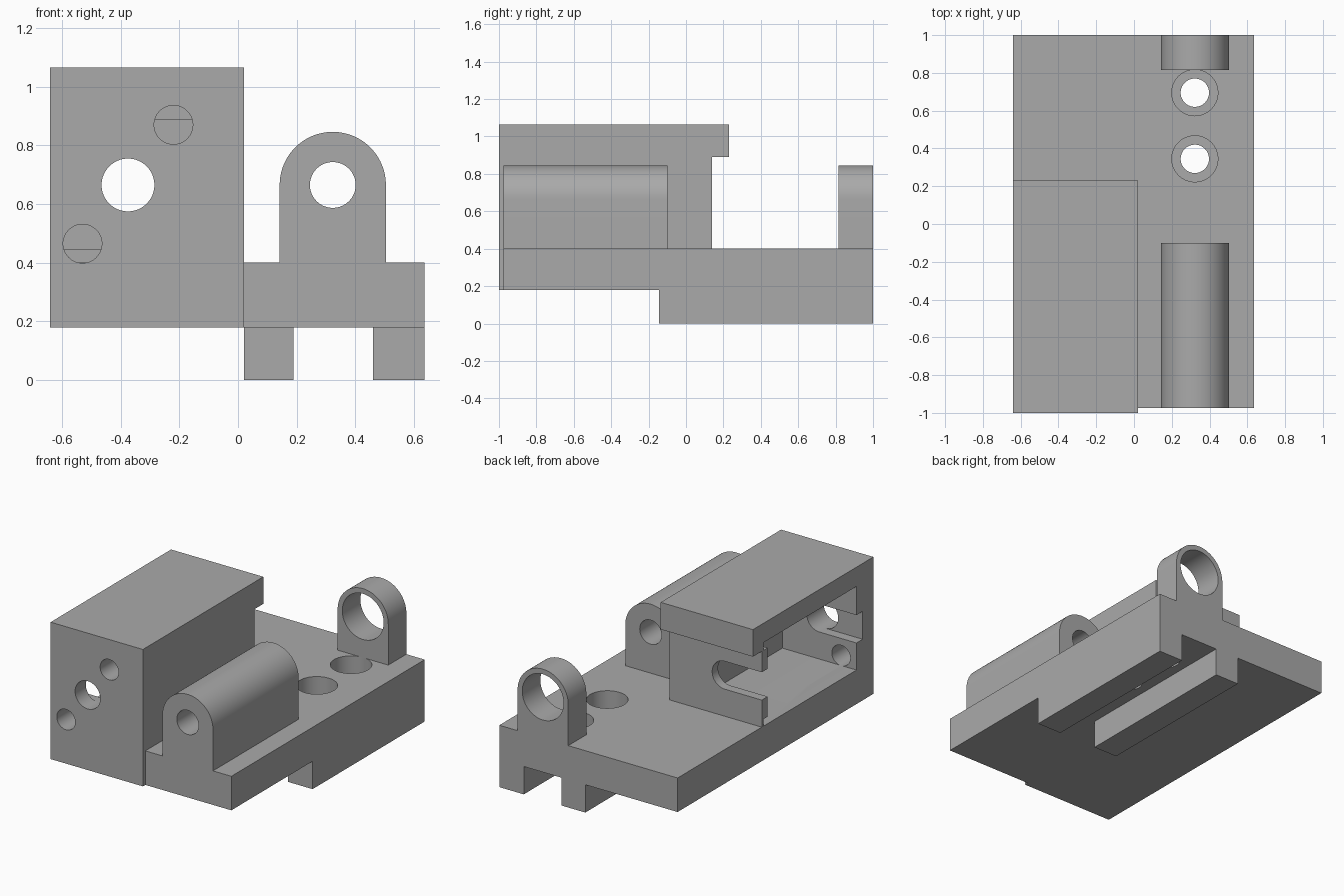
import bpy
import bmesh
from math import cos, sin, pi, radians

cube = bpy.data.objects.get("Cube")
if cube:
    bpy.data.objects.remove(cube, do_unlink=True)

grey = bpy.data.materials.new("machined_grey")
grey.use_nodes = True
tone = (0.4, 0.4, 0.4, 1)
grey.diffuse_color = tone
grey.node_tree.nodes["Principled BSDF"].inputs["Base Color"].default_value = tone


def prism(name, profile, axis, start, end):
    """Extrude a 2D profile along an axis: X takes (y, z), Y takes (x, z), Z takes (x, y)."""
    def place(p, d):
        return {"X": (d, p[0], p[1]), "Y": (p[0], d, p[1]), "Z": (p[0], p[1], d)}[axis]
    bm = bmesh.new()
    rings = [[bm.verts.new(place(p, d)) for p in profile] for d in (start, end)]
    for ring in rings:
        bm.faces.new(ring)
    n = len(profile)
    for i in range(n):
        j = (i + 1) % n
        bm.faces.new((rings[0][i], rings[0][j], rings[1][j], rings[1][i]))
    bmesh.ops.recalc_face_normals(bm, faces=bm.faces)
    mesh = bpy.data.meshes.new(name)
    bm.to_mesh(mesh)
    bm.free()
    mesh.materials.append(grey)
    obj = bpy.data.objects.new(name, mesh)
    bpy.context.collection.objects.link(obj)
    return obj


def arc(cx, cy, r, a0, a1, steps):
    return [(cx + r * cos(a0 + (a1 - a0) * i / steps),
             cy + r * sin(a0 + (a1 - a0) * i / steps)) for i in range(steps + 1)]


def circle(cx, cy, r):
    return arc(cx, cy, r, 0, 2 * pi, 64)[:-1]


def rect(x0, x1, y0, y1):
    return [(x0, y0), (x1, y0), (x1, y1), (x0, y1)]


def cut(target, *cutters):
    """Subtract the cutters, bake the result and remove them."""
    for c in cutters:
        c.hide_render = True
        mod = target.modifiers.new("cut", "BOOLEAN")
        mod.operation, mod.solver, mod.object = "DIFFERENCE", "EXACT", c
        bpy.context.view_layer.objects.active = target
        bpy.ops.object.modifier_apply(modifier=mod.name)
        bpy.data.objects.remove(c, do_unlink=True)


def smooth(obj):
    bpy.ops.object.select_all(action="DESELECT")
    obj.select_set(True)
    bpy.context.view_layer.objects.active = obj
    bpy.ops.object.shade_smooth_by_angle(angle=radians(30))


left, mid, right = -0.64, 0.02, 0.635
under, deck, roof = 0.18, 0.40, 1.065
bore_z = 0.665

# Housing and the deck strip below it, with an overhanging roof
housing = prism("housing", [(-1, under), (1, under), (1, deck), (0.14, deck),
                            (0.14, 0.89), (0.23, 0.89), (0.23, roof), (-1, roof)],
                "X", left, mid)

# Open-sided chamber, with grooves above and below the rear wall
chamber = prism("chamber_cutter", [(-0.827, deck), (0.12, deck), (0.12, 0.445), (0.08, 0.445),
                                   (0.08, 0.89), (0.12, 0.89), (0.12, 0.94), (-0.827, 0.94)],
                "X", left - 0.1, -0.11)

# Round-ended slot through the rear wall and into the front wall
slot = prism("slot_cutter", arc(-0.375, bore_z, 0.09, -pi / 2, pi / 2, 32)
             + [(left - 0.1, bore_z + 0.09), (left - 0.1, bore_z - 0.09)], "Y", -0.89, 0.2)

# Front wall bore and two mounting holes
front_holes = [prism("front_hole_cutter", circle(x, z, r), "Y", -1.1, -0.5)
               for x, z, r in ((-0.375, bore_z, 0.09), (-0.22, 0.87, 0.066), (-0.53, 0.465, 0.066))]
cut(housing, chamber, slot, *front_holes)
smooth(housing)

# Guide bed with two counterbored screw holes
bed = prism("guide_bed", rect(mid, right, under, deck), "Y", -0.975, 1)
for y in (0.345, 0.695):
    cut(bed, prism("counterbore_cutter", circle(0.322, y, 0.122), "Z", 0.27, 0.5),
        prism("screw_hole_cutter", circle(0.322, y, 0.075), "Z", 0.1, 0.5))
smooth(bed)

# Rails under the bed
for name, x0, x1 in (("inner_rail", mid, 0.19), ("outer_rail", 0.46, right)):
    prism(name, rect(x0, x1, 0, under), "Y", -0.145, 1)

# Round-topped bearing blocks
for name, y0, y1, bore in (("long_bearing", -0.975, -0.10, 0.078), ("rear_bearing", 0.815, 1, 0.148)):
    block = prism(name, [(0.142, deck), (0.504, deck)] + arc(0.323, bore_z, 0.181, 0, pi, 48),
                  "Y", y0, y1)
    cut(block, prism("bore_cutter", circle(0.323, bore_z, bore), "Y", y0 - 0.1, y1 + 0.1))
    smooth(block)
